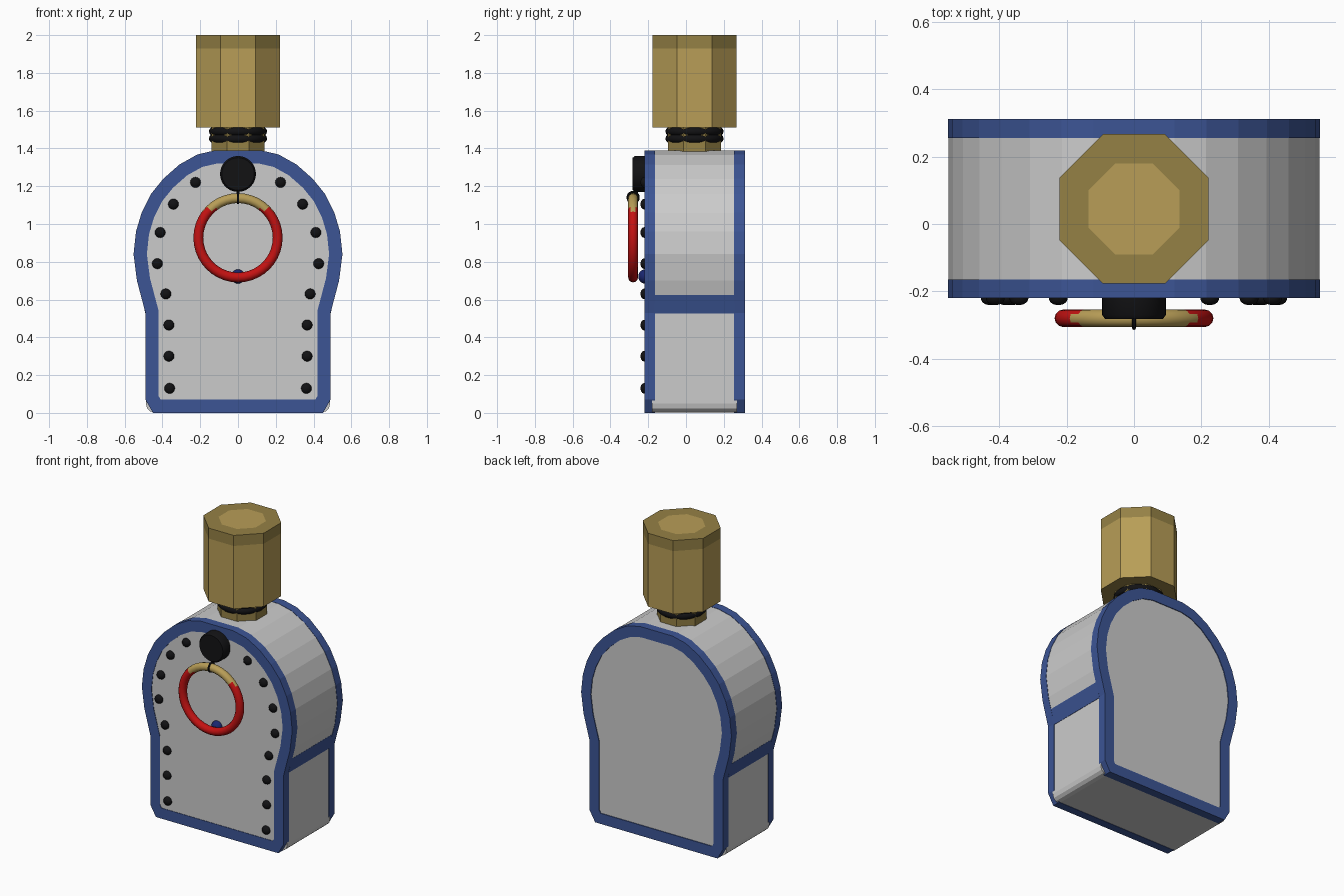
import bpy, bmesh, math
from mathutils import Vector, Matrix

if "Cube" in bpy.data.objects:
    bpy.data.objects.remove(bpy.data.objects["Cube"])


def material(name, rgb):
    m = bpy.data.materials.new(name)
    m.diffuse_color = (*rgb, 1)
    m.use_nodes = True
    m.node_tree.nodes["Principled BSDF"].inputs["Base Color"].default_value = m.diffuse_color
    return m


WHITE = material("white", (0.68, 0.71, 0.71))
BLUE = material("blue", (0.045, 0.09, 0.30))
NAVY = material("navy", (0.01, 0.02, 0.16))
GOLD = material("gold", (0.48, 0.34, 0.095))
BRONZE = material("bronze", (0.30, 0.22, 0.06))
RED = material("red", (0.55, 0.006, 0.006))
BLACK = material("black", (0.006, 0.006, 0.007))


def finish(name, bm, *mats, smooth=False):
    bmesh.ops.recalc_face_normals(bm, faces=bm.faces)
    me = bpy.data.meshes.new(name)
    bm.to_mesh(me)
    bm.free()
    ob = bpy.data.objects.new(name, me)
    bpy.context.collection.objects.link(ob)
    for m in mats:
        me.materials.append(m)
    if smooth:
        bpy.ops.object.select_all(action='DESELECT')
        ob.select_set(True)
        bpy.context.view_layer.objects.active = ob
        bpy.ops.object.shade_smooth_by_angle(angle=math.radians(40))
    return ob


def inset(loop, d):
    """Mitred inward offset of a counter-clockwise outline."""
    out = []
    for i, p in enumerate(loop):
        a = (p - loop[i - 1]).normalized()
        b = (loop[(i + 1) % len(loop)] - p).normalized()
        n = Vector((-a.y - b.y, a.x + b.x)).normalized()
        out.append(p + n * d / n.dot(Vector((-a.y, a.x))))
    return out


def prism(name, loop, y0, y1, mat, hole=None):
    """Extrude an x-z outline along y, optionally as a ring."""
    bm = bmesh.new()

    def ring(pts, y):
        return [bm.verts.new((p[0], y, p[1])) for p in pts]

    def bridge(a, b):
        for i in range(len(a)):
            bm.faces.new((a[i - 1], a[i], b[i], b[i - 1]))

    f, k = ring(loop, y0), ring(loop, y1)
    bridge(f, k)
    if hole:
        hf, hk = ring(hole, y0), ring(hole, y1)
        bridge(hf, hk)
        bridge(f, hf)
        bridge(k, hk)
    else:
        bm.faces.new(f)
        bm.faces.new(k)
    return finish(name, bm, mat)


def lathe(name, profile, sides, matrix, *mats, band=None, smooth=False, turn=0):
    """Revolve (radius, height) points about local z."""
    bm = bmesh.new()
    rings = []
    for r, z in profile:
        rings.append([bm.verts.new((r * math.cos(t), r * math.sin(t), z)) for t in
                      (turn + 2 * math.pi * i / sides for i in range(sides))])
    for j in range(len(rings) - 1):
        for i in range(sides):
            f = bm.faces.new((rings[j][i - 1], rings[j][i], rings[j + 1][i], rings[j + 1][i - 1]))
            f.material_index = band[j] if band else 0
    bm.faces.new(rings[0])
    bm.faces.new(rings[-1])
    bm.transform(matrix)
    return finish(name, bm, *mats, smooth=smooth)


def torus(name, centre, R, r, axis, mats, pick=None, n=40, m=12):
    bm = bmesh.new()
    rows = []
    for i in range(n):
        t = 2 * math.pi * i / n
        rows.append([bm.verts.new(((R + r * math.cos(s)) * math.cos(t),
                                   (R + r * math.cos(s)) * math.sin(t), r * math.sin(s)))
                     for s in (2 * math.pi * j / m for j in range(m))])
    for i in range(n):
        for j in range(m):
            bm.faces.new((rows[i - 1][j - 1], rows[i][j - 1], rows[i][j], rows[i - 1][j]))
    rot = {'X': Matrix.Rotation(math.pi / 2, 4, 'Y'), 'Y': Matrix.Rotation(math.pi / 2, 4, 'X'),
           'Z': Matrix()}[axis]
    bm.transform(Matrix.Translation(centre) @ rot)
    if pick:
        for f in bm.faces:
            f.material_index = int(pick(f.calc_center_median()))
    return finish(name, bm, *mats, smooth=True)


# Bottle outline: right half, mirrored
SHOULDER = [(0.49, 0.53), (0.535, 0.70), (0.553, 0.84), (0.54, 0.96), (0.51, 1.06),
            (0.46, 1.16), (0.395, 1.24), (0.31, 1.315), (0.215, 1.368), (0.12, 1.39)]


def outline(corner):
    half = corner + SHOULDER
    return [Vector(p) for p in half] + [Vector((-x, z)) for x, z in reversed(half)]


framed = outline([(0.45, 0), (0.49, 0.07)])
rounded = outline([(0.44, 0), (0.465, 0.006), (0.483, 0.022), (0.49, 0.05)])
inner = inset(framed, 0.07)

# White body and the flat panels within the rims
prism("body", inset(rounded, 0.002), -0.18, 0.27, WHITE)
prism("face_panels", inset(framed, 0.06), -0.217, 0.307, WHITE)

# Blue rims front and back, plus the waist bands on each side
prism("front_rim", framed, -0.22, -0.165, BLUE, inner)
prism("back_rim", framed, 0.255, 0.312, BLUE, inner)
for s, side in ((1, "right"), (-1, "left")):
    band = [(0.49, 0.525), (0.514, 0.625), (0.47, 0.625), (0.45, 0.525)]
    prism(side + "_waist_band", [(s * x, z) for x, z in band], -0.17, 0.26, BLUE)

# Neck, sealing rings and octagonal cap
AX = Matrix.Translation((0, 0.045, 0))
OCT, TURN = 1 / math.cos(math.pi / 8), math.pi / 8
lathe("neck", [(0.14 * OCT, 1.38), (0.14 * OCT, 1.52)], 8, AX, BRONZE, turn=TURN)
for i, z in enumerate((1.452, 1.49)):
    torus("seal_ring_%d" % i, (0, 0.045, z), 0.131, 0.023, 'Z', [BLACK])
cap = [(0.14, 1.512), (0.222, 1.512), (0.222, 1.93), (0.222, 2.0), (0.135, 2.0), (0.01, 2.0)]
lathe("cap", [(r * OCT, z) for r, z in cap], 8, AX, GOLD, BRONZE,
      band=[1, 0, 1, 1, 0], turn=TURN)


def facing_front(x, z):
    return Matrix.Translation((x, -0.215, z)) @ Matrix.Rotation(math.pi / 2, 4, 'X')


# Black studs down both sides
STUDS = [(0.225, 1.22), (0.342, 1.105), (0.412, 0.955), (0.427, 0.79),
         (0.382, 0.63), (0.366, 0.465), (0.366, 0.30), (0.362, 0.13)]
dome = [(0.028, -0.01), (0.028, 0.008), (0.024, 0.017), (0.015, 0.023), (0.004, 0.026)]
for i, (x, z) in enumerate(STUDS):
    for s, side in ((1, "right"), (-1, "left")):
        lathe("%s_stud_%d" % (side, i), dome, 16, facing_front(s * x, z), BLACK, smooth=True)

# Round boss, hanging ring with gold top, its loop and the stop bead
lathe("boss", [(0.095, -0.01), (0.095, 0.055), (0.086, 0.067)], 32,
      facing_front(0, 1.265), BLACK, smooth=True)
torus("hanging_ring", (0, -0.28, 0.927), 0.21, 0.026, 'Y', [RED, GOLD],
      pick=lambda c: c.z > 1.075)
torus("ring_loop", (0, -0.28, 1.14), 0.029, 0.006, 'X', [BLACK], n=20, m=8)
lathe("loop_stem", [(0.008, 0), (0.008, 0.05)], 8,
      Matrix.Translation((0, -0.262, 1.155)), BLACK)
bead = [(0.038 * math.cos(a), 0.038 * math.sin(a)) for a in
        (math.radians(d) for d in range(-20, 81, 20))]
lathe("stop_bead", bead, 20, facing_front(0, 0.722), NAVY, smooth=True)
